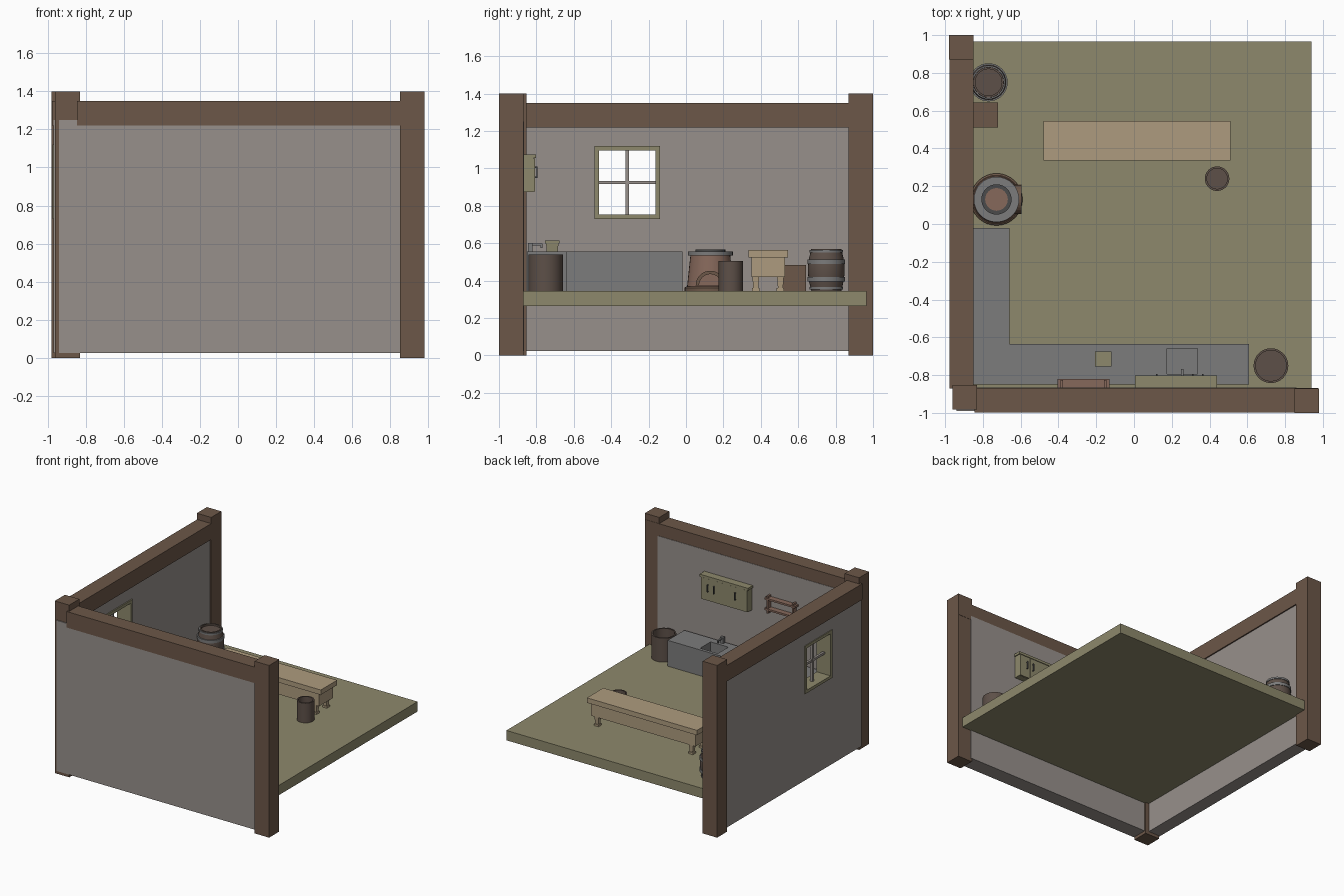
import bpy, bmesh, math
from mathutils import Vector

if "Cube" in bpy.data.objects:
    bpy.data.objects.remove(bpy.data.objects["Cube"])


def mat(name, r, g, b):
    m = bpy.data.materials.new(name)
    m.diffuse_color = (r, g, b, 1)
    m.use_nodes = True
    m.node_tree.nodes["Principled BSDF"].inputs["Base Color"].default_value = m.diffuse_color
    return m


BROWN = mat("brown_wood", 0.15, 0.095, 0.065)
DARK = mat("dark_wood", 0.11, 0.08, 0.065)
CLAY = mat("clay", 0.24, 0.14, 0.105)
PLASTER = mat("plaster", 0.31, 0.28, 0.26)
OLIVE = mat("olive_wood", 0.27, 0.25, 0.15)
TAN = mat("tan_wood", 0.42, 0.33, 0.21)
STONE = mat("stone", 0.2, 0.2, 0.2)
METAL = mat("dark_metal", 0.07, 0.07, 0.07)


def finish(name, bm, m):
    bmesh.ops.remove_doubles(bm, verts=bm.verts, dist=1e-5)
    bmesh.ops.recalc_face_normals(bm, faces=bm.faces)
    me = bpy.data.meshes.new(name)
    bm.to_mesh(me)
    bm.free()
    ob = bpy.data.objects.new(name, me)
    bpy.context.collection.objects.link(ob)
    if m:
        me.materials.append(m)
    return ob


def box(name, x0, x1, y0, y1, z0, z1, m, taper=1.0):
    """Box from limits; taper scales the bottom face."""
    bm = bmesh.new()
    bmesh.ops.create_cube(bm, size=1)
    for v in bm.verts:
        s = taper if v.co.z < 0 else 1
        v.co = Vector(((x0 + x1) / 2 + v.co.x * (x1 - x0) * s,
                       (y0 + y1) / 2 + v.co.y * (y1 - y0) * s,
                       z0 if v.co.z < 0 else z1))
    return finish(name, bm, m)


def prism(name, pts, offset, m):
    """Extrude a flat outline along an offset."""
    bm = bmesh.new()
    f = bm.faces.new([bm.verts.new(p) for p in pts])
    ext = bmesh.ops.extrude_face_region(bm, geom=[f])
    bmesh.ops.translate(bm, vec=offset,
                        verts=[v for v in ext["geom"] if isinstance(v, bmesh.types.BMVert)])
    return finish(name, bm, m)


def lathe(name, x, y, profile, m, n=32, closed=False):
    """Revolve (radius, z) points around a vertical axis."""
    bm = bmesh.new()
    rings = [[bm.verts.new((x + r * math.cos(2 * math.pi * i / n),
                            y + r * math.sin(2 * math.pi * i / n), z))
              for i in range(n)] for r, z in profile]
    pairs = list(zip(rings, rings[1:]))
    if closed:
        pairs.append((rings[-1], rings[0]))
    for a, b in pairs:
        for i in range(n):
            j = (i + 1) % n
            bm.faces.new((a[i], a[j], b[j], b[i]))
    bmesh.ops.dissolve_degenerate(bm, dist=1e-6, edges=bm.edges)
    ob = finish(name, bm, m)
    bpy.ops.object.select_all(action="DESELECT")
    ob.select_set(True)
    bpy.context.view_layer.objects.active = ob
    bpy.ops.object.shade_smooth_by_angle(angle=math.radians(35))
    return ob


def cut(ob, cutter):
    mod = ob.modifiers.new("opening", "BOOLEAN")
    mod.object = cutter
    mod.operation = "DIFFERENCE"
    mod.solver = "EXACT"
    cutter.hide_render = True
    cutter.hide_viewport = True


F = 0.345  # floor top

# floor, walls and timber frame
box("floor", -0.88, 0.94, -0.88, 0.965, 0.265, F, OLIVE)
box("front_wall", -0.94, 0.86, -0.99, -0.865, 0.025, 1.25, PLASTER)
left_wall = box("left_wall", -0.968, -0.86, -0.87, 0.88, 0.025, 1.25, PLASTER)
box("corner_post", -0.96, -0.83, -0.983, -0.853, 0, 1.4, BROWN)
box("right_post", 0.85, 0.98, -1.0, -0.87, 0, 1.4, BROWN)
box("back_post", -0.98, -0.85, 0.87, 1.0, 0, 1.4, BROWN)
box("front_beam", -0.845, 0.975, -0.997, -0.868, 1.22, 1.35, BROWN)
box("left_beam", -0.977, -0.85, -0.87, 0.88, 1.22, 1.35, BROWN)

# window in the left wall
wy0, wy1, wz0, wz1, t = -0.49, -0.14, 0.73, 1.12, 0.024
cut(left_wall, box("window_cutter", -1.1, -0.7, wy0 + .01, wy1 - .01, wz0 + .01, wz1 - .01, None))
for i, (a, b) in enumerate([(wy0, wy0 + t), (wy1 - t, wy1)]):
    box(f"window_jamb_{i}", -0.974, -0.85, a, b, wz0, wz1, OLIVE)
for i, (a, b) in enumerate([(wz0, wz0 + t), (wz1 - t, wz1)]):
    box(f"window_rail_{i}", -0.974, -0.85, wy0 + t, wy1 - t, a, b, OLIVE)
box("window_mullion", -0.925, -0.9, -0.323, -0.305, wz0 + t, wz1 - t, PLASTER)
box("window_crossbar", -0.922, -0.903, wy0 + t, wy1 - t, 0.916, 0.934, PLASTER)

# L-shaped counter with sink and tap
outline = [(-0.86, -0.85), (0.61, -0.85), (0.61, -0.635), (-0.66, -0.635), (-0.66, -0.02), (-0.86, -0.02)]
counter = prism("counter", [(x, y, F) for x, y in outline], (0, 0, 0.21), STONE)
cut(counter, box("sink_cutter", 0.175, 0.335, -0.795, -0.66, 0.455, 0.7, None))
box("tap_base", 0.24, 0.27, -0.845, -0.82, 0.555, 0.602, STONE)
box("tap_spout", 0.249, 0.261, -0.825, -0.768, 0.588, 0.598, STONE)
box("tap_nozzle", 0.249, 0.261, -0.778, -0.768, 0.575, 0.59, STONE)

# small box on the counter
box("counter_box", -0.2, -0.125, -0.748, -0.682, 0.555, 0.6, OLIVE, 0.9)
box("counter_box_lid", -0.206, -0.119, -0.754, -0.676, 0.6, 0.616, OLIVE)

# wall cabinet with three doors
box("cabinet_body", 0.012, 0.433, -0.87, -0.815, 0.875, 1.06, OLIVE)
box("cabinet_top", 0.005, 0.44, -0.87, -0.803, 1.055, 1.075, OLIVE)
for i, (a, b, h) in enumerate([(0.014, 0.144, 0.12), (0.148, 0.333, 0.31), (0.337, 0.431, 0.365)]):
    box(f"cabinet_door_{i}", a, b, -0.816, -0.806, 0.877, 1.053, OLIVE)
    box(f"cabinet_handle_{i}", h - .004, h + .004, -0.8, -0.793, 0.95, 1.01, METAL)
    for z in (0.95, 1.002):
        box(f"handle_mount_{i}", h - .004, h + .004, -0.807, -0.797, z, z + 0.008, METAL)

# small wall shelf
for z in (0.93, 1.015):
    box("shelf_board", -0.405, -0.13, -0.87, -0.82, z, z + 0.015, CLAY)
for x in (-0.39, -0.16):
    box("shelf_side", x, x + 0.015, -0.87, -0.825, 0.905, 1.045, CLAY)

# long table
box("table_top", -0.48, 0.51, 0.335, 0.545, 0.525, 0.565, TAN)
box("table_apron", -0.455, 0.485, 0.35, 0.528, 0.42, 0.525, TAN)
for x in (-0.41, 0.44):
    for y in (0.373, 0.505):
        box("table_leg", x - .018, x + .018, y - .018, y + .018, 0.36, 0.42, TAN, 0.75)
        box("table_foot", x - .02, x + .02, y - .02, y + .02, F, 0.36, TAN)

# open bins
for name, x, y, r, top in (("large_bin", 0.725, -0.75, 0.092, 0.54), ("small_bin", 0.44, 0.24, 0.065, 0.505)):
    lathe(name, x, y, [(0, F), (r, F), (r, top), (r - .011, top), (r - .011, F + .03), (0, F + .03)], DARK)

# stool
box("stool", -0.86, -0.72, 0.51, 0.642, F, 0.485, BROWN)

# hooped barrel
bx, by = -0.77, 0.75
lathe("barrel", bx, by, [(0, F), (0.08, F), (0.091, 0.39), (0.097, 0.43), (0.098, 0.46), (0.097, 0.485),
                         (0.091, 0.525), (0.08, 0.57), (0.07, 0.57), (0.07, 0.556), (0, 0.556)], DARK)
for z in (0.395, 0.49):
    lathe("barrel_hoop", bx, by, [(0.085, z), (0.101, z), (0.101, z + .024), (0.085, z + .024)], STONE, closed=True)
for z in (0.352, 0.55):
    lathe("barrel_rim", bx, by, [(0.075, z), (0.089, z), (0.089, z + .015), (0.075, z + .015)], STONE, closed=True)

# round stove with arched opening
sx, sy = -0.728, 0.13
lathe("stove_base", sx, sy, [(0, F), (0.138, F), (0.138, 0.362), (0.128, 0.37), (0, 0.37)], BROWN)
body = lathe("stove_body", sx, sy, [(0, 0.36), (0.125, 0.36), (0.106, 0.54), (0, 0.54)], CLAY)
lathe("stove_top", sx, sy, [(0.06, 0.535), (0.12, 0.535), (0.12, 0.555), (0.06, 0.555)], STONE, closed=True)
lathe("stove_ring", sx, sy, [(0.06, 0.54), (0.08, 0.54), (0.08, 0.567), (0.06, 0.567)], METAL, closed=True)
lathe("stove_lid", sx, sy, [(0, 0.535), (0.061, 0.535), (0.061, 0.56), (0, 0.56)], CLAY)


def arch(r, x):
    return [(x, sy + r * math.cos(math.pi * i / 16), 0.375 + r * math.sin(math.pi * i / 16)) for i in range(17)]


cut(body, prism("stove_cutter", arch(0.06, -0.7), (0.2, 0, 0), None))
prism("stove_arch", arch(0.078, -0.66) + arch(0.06, -0.66)[::-1], (0.064, 0, 0), BROWN)
